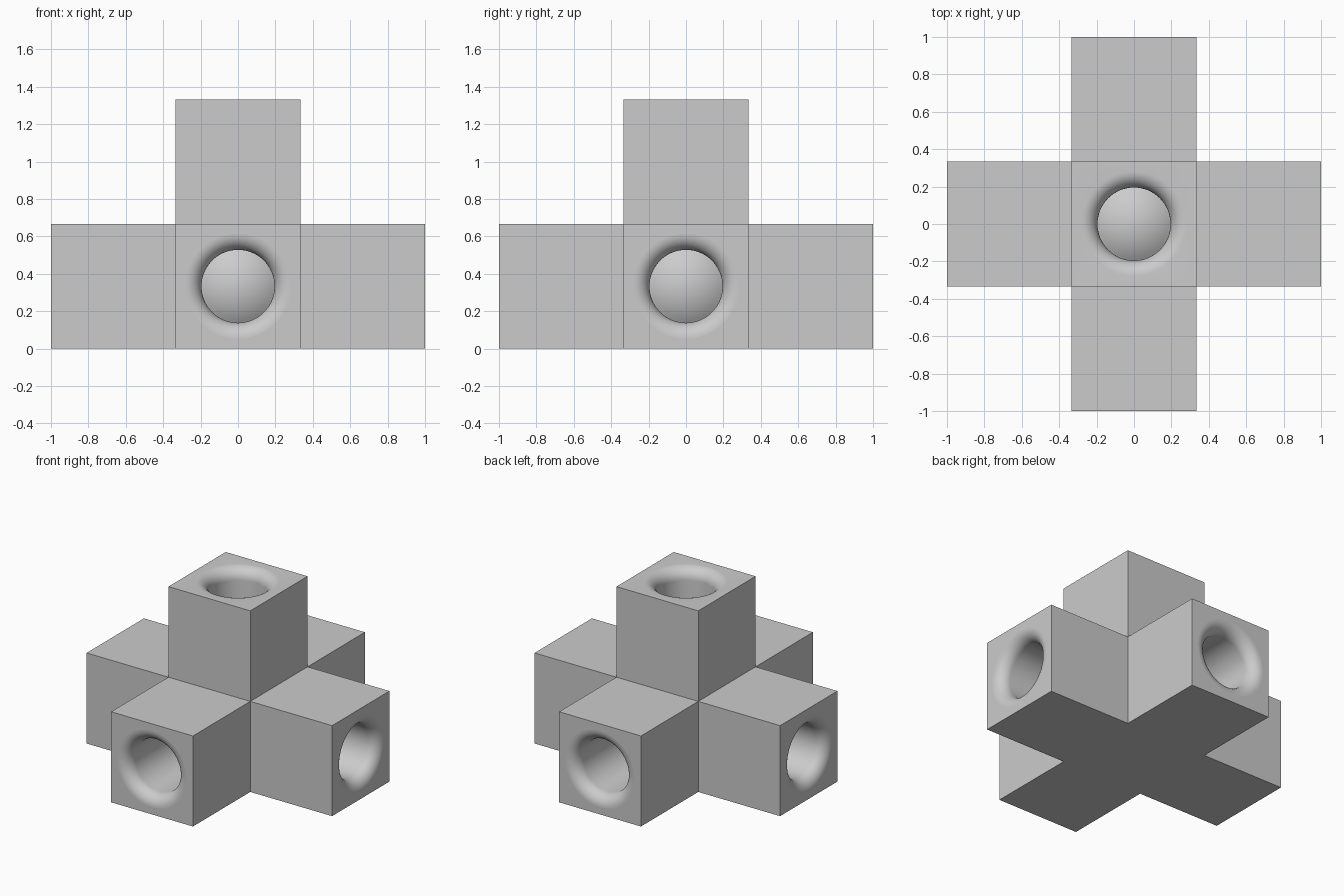
import bpy, bmesh, math
from mathutils import Matrix, Vector

old = bpy.data.objects.get("Cube")
if old:
    bpy.data.objects.remove(old, do_unlink=True)

UNIT = 2 / 3           # side of each block
HALF = UNIT / 2
BORE = 0.195           # radius of the straight bore
FILLET = 0.085         # rounding of the bore mouth
CENTRE = Vector((0, 0, HALF))

grey = bpy.data.materials.new("plain grey")
grey.use_nodes = True
grey.diffuse_color = (0.6, 0.6, 0.6, 1)
grey.node_tree.nodes["Principled BSDF"].inputs["Base Color"].default_value = (0.6, 0.6, 0.6, 1)


def make_object(name, bm):
    bmesh.ops.recalc_face_normals(bm, faces=bm.faces)
    mesh = bpy.data.meshes.new(name)
    bm.to_mesh(mesh)
    bm.free()
    mesh.materials.append(grey)
    obj = bpy.data.objects.new(name, mesh)
    bpy.context.collection.objects.link(obj)
    return obj


# Block with five arms: extrude every face of a cube except the bottom
bm = bmesh.new()
bmesh.ops.create_cube(bm, size=UNIT, matrix=Matrix.Translation(CENTRE))
bm.normal_update()
for face in [f for f in bm.faces if f.normal.z > -0.5]:
    direction = face.normal.copy()
    new = bmesh.ops.extrude_discrete_faces(bm, faces=[face])["faces"][0]
    bmesh.ops.translate(bm, vec=direction * UNIT, verts=new.verts)
bmesh.ops.remove_doubles(bm, verts=bm.verts, dist=1e-5)
body = make_object("cross_body", bm)

# Bore profile: flared mouth, straight wall, domed floor
mouth = BORE + FILLET
profile = [(0, 1.05), (mouth, 1.05)]
for i in range(11):
    a = math.pi / 2 * i / 10
    profile.append((mouth - FILLET * math.sin(a), 1 - FILLET + FILLET * math.cos(a)))
rim = math.asin(BORE / HALF)
for i in range(9):
    a = rim * (1 - i / 8)
    profile.append((HALF * math.sin(a), HALF * math.cos(a)))


def bore_cutter(direction):
    bm = bmesh.new()
    verts = [bm.verts.new((r, 0, h)) for r, h in profile]
    edges = [bm.edges.new(pair) for pair in zip(verts, verts[1:])]
    bmesh.ops.spin(bm, geom=verts + edges, axis=(0, 0, 1), cent=(0, 0, 0),
                   angle=math.tau, steps=64)
    bmesh.ops.remove_doubles(bm, verts=bm.verts, dist=1e-5)
    turn = direction.to_track_quat("Z", "Y").to_matrix().to_4x4()
    bmesh.ops.transform(bm, matrix=Matrix.Translation(CENTRE) @ turn, verts=bm.verts)
    cutter = make_object("bore_cutter", bm)
    cutter.hide_render = True
    return cutter


# Cut a bore into the end of each arm
bpy.context.view_layer.objects.active = body
for d in ((1, 0, 0), (-1, 0, 0), (0, 1, 0), (0, -1, 0), (0, 0, 1)):
    cutter = bore_cutter(Vector(d))
    cut = body.modifiers.new("bore", "BOOLEAN")
    cut.operation = "DIFFERENCE"
    cut.solver = "EXACT"
    cut.object = cutter
    bpy.ops.object.modifier_apply(modifier=cut.name)
    bpy.data.objects.remove(cutter, do_unlink=True)

bpy.ops.object.select_all(action="DESELECT")
body.select_set(True)
bpy.ops.object.shade_smooth_by_angle(angle=math.radians(30))
